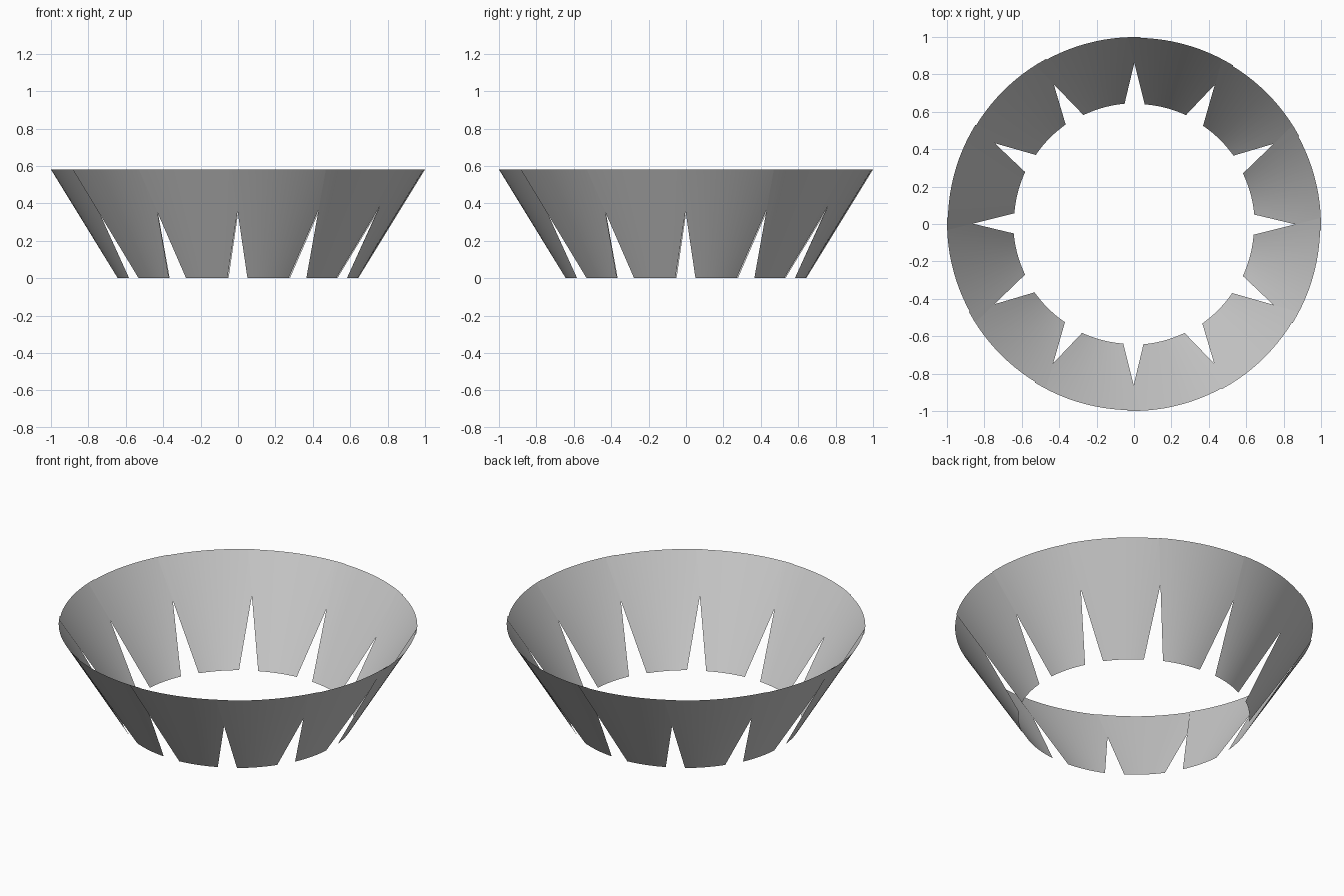
import bpy
import bmesh
from math import sin, cos, radians

cube = bpy.data.objects.get("Cube")
if cube:
    bpy.data.objects.remove(cube, do_unlink=True)

PANELS = 12
SEGMENTS = 12
HEIGHT = 0.58

grey = bpy.data.materials.new("light grey")
grey.use_nodes = True
colour = (0.6, 0.6, 0.6, 1)
grey.diffuse_color = colour
grey.node_tree.nodes["Principled BSDF"].inputs["Base Color"].default_value = colour


def arc(bm, start, end, r_start, r_end, z):
    """Row of vertices; angles run anticlockwise from the front."""
    row = []
    for i in range(SEGMENTS + 1):
        t = i / SEGMENTS
        a = radians(start + (end - start) * t)
        r = r_start + (r_end - r_start) * t
        row.append(bm.verts.new((r * sin(a), -r * cos(a), z)))
    return row


def make_panel(index):
    # Flared panel: narrow at the foot, overlapping its neighbours at the rim
    base = index * 360 / PANELS
    bm = bmesh.new()
    foot = arc(bm, base + 4.5, base + 24.9, 0.645, 0.642, 0)
    rim = arc(bm, base - 2, base + 31.8, 1.0, 0.995, HEIGHT)
    for i in range(SEGMENTS):
        face = bm.faces.new((foot[i], foot[i + 1], rim[i + 1], rim[i]))
        face.smooth = True
    mesh = bpy.data.meshes.new("panel")
    bm.to_mesh(mesh)
    bm.free()
    mesh.materials.append(grey)
    panel = bpy.data.objects.new(f"flared_panel_{index + 1}", mesh)
    bpy.context.collection.objects.link(panel)


# Ring of panels with notches between their feet
for n in range(PANELS):
    make_panel(n)
